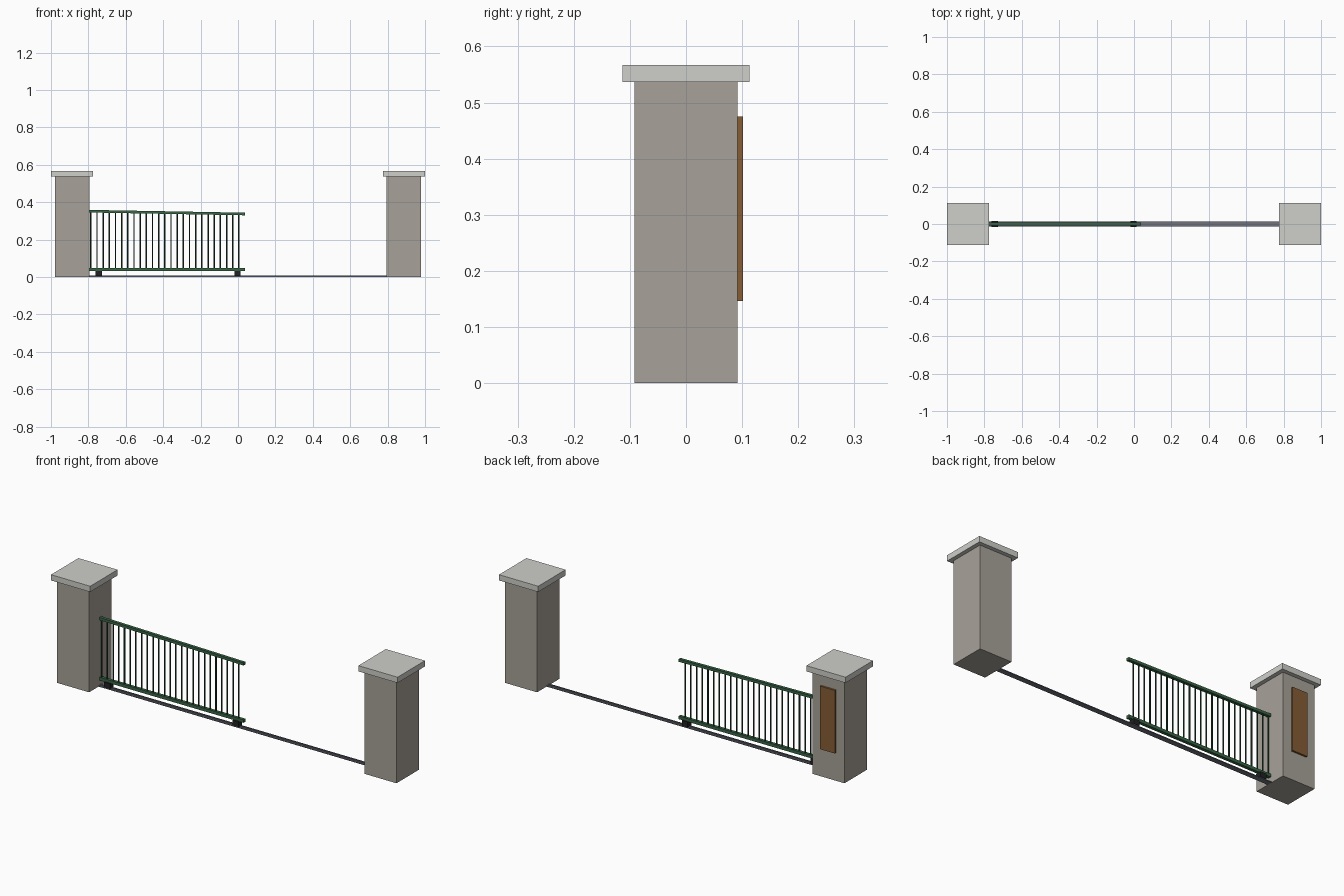
import bpy
import math

if "Cube" in bpy.data.objects:
    bpy.data.objects.remove(bpy.data.objects["Cube"])


def material(name, rgb):
    m = bpy.data.materials.new(name)
    m.diffuse_color = (*rgb, 1)
    m.use_nodes = True
    m.node_tree.nodes["Principled BSDF"].inputs["Base Color"].default_value = m.diffuse_color
    return m


stone = material("stone", (0.39, 0.36, 0.32))
capstone = material("capstone", (0.62, 0.62, 0.59))
green = material("green_paint", (0.04, 0.13, 0.06))
dark = material("dark_green", (0.015, 0.05, 0.025))
black = material("black", (0.015, 0.015, 0.018))
steel = material("steel", (0.16, 0.17, 0.2))
wood = material("wood", (0.24, 0.11, 0.035))


def box(name, lo, hi, mat):
    """Box given by its two opposite corners."""
    bpy.ops.mesh.primitive_cube_add(size=1, location=[(a + b) / 2 for a, b in zip(lo, hi)])
    ob = bpy.context.object
    ob.name = name
    ob.scale = [b - a for a, b in zip(lo, hi)]
    bpy.ops.object.transform_apply(location=False, rotation=False, scale=True)
    ob.data.materials.append(mat)
    return ob


# Stone pillars with overhanging caps
PX = 0.887
for side, s in (("left", -1), ("right", 1)):
    x = s * PX
    box(side + "_pillar", (x - 0.092, -0.092, 0), (x + 0.092, 0.092, 0.537), stone)
    box(side + "_cap", (x - 0.113, -0.113, 0.537), (x + 0.113, 0.113, 0.567), capstone)

# Wooden panel on the back of the left pillar
box("panel", (-PX - 0.043, 0.092, 0.146), (-PX + 0.043, 0.102, 0.475), wood)

# Ground track with a low centre rib
box("track", (-0.795, -0.014, 0), (0.795, 0.014, 0.004), steel)
box("track_rib", (-0.795, -0.004, 0.004), (0.795, 0.004, 0.007), steel)

# Gate: level bottom rail, slightly sloping top rail
X0, X1 = -0.80, 0.037
Z0, Z1 = 0.352, 0.337
box("bottom_rail", (X0, -0.008, 0.031), (X1, 0.008, 0.047), green)
length = math.hypot(X1 - X0, Z1 - Z0)
top = box("top_rail", (-length / 2, -0.008, -0.007), (length / 2, 0.008, 0.007), green)
top.location = ((X0 + X1) / 2, 0, (Z0 + Z1) / 2)
top.rotation_euler.y = math.atan2(Z0 - Z1, X1 - X0)

# Upright bars reaching up to the sloping rail
for i in range(25):
    x = 0.005 - i * 0.033
    z = Z0 + (Z1 - Z0) * (x - X0) / (X1 - X0)
    bpy.ops.mesh.primitive_cylinder_add(vertices=8, radius=0.0037, depth=z - 0.04,
                                        location=(x, 0, (z + 0.04) / 2))
    bar = bpy.context.object
    bar.name = f"bar_{i + 1}"
    bar.data.materials.append(dark)

# Roller carriages under the gate
for name, x in (("rear_roller", -0.745), ("front_roller", -0.003)):
    box(name, (x - 0.017, -0.015, 0.005), (x + 0.017, 0.015, 0.033), black)
